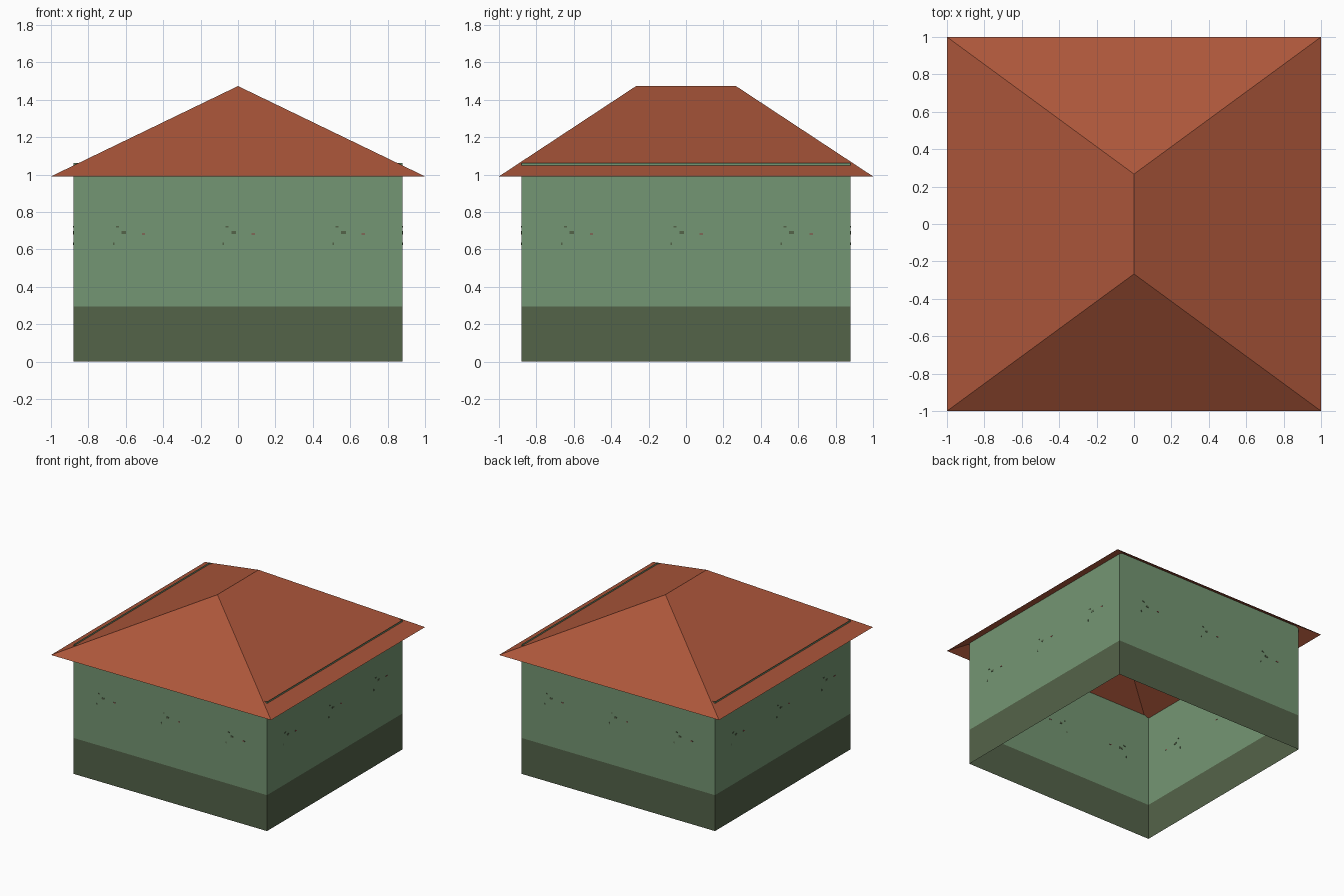
import bpy, bmesh, math
from mathutils import Matrix

if "Cube" in bpy.data.objects:
    bpy.data.objects.remove(bpy.data.objects["Cube"])


def material(name, rgb):
    # sRGB 0-255 to linear diffuse colour
    lin = [((c / 255 + 0.055) / 1.055) ** 2.4 for c in rgb]
    m = bpy.data.materials.new(name)
    m.diffuse_color = (*lin, 1)
    m.use_nodes = True
    m.node_tree.nodes["Principled BSDF"].inputs["Base Color"].default_value = m.diffuse_color
    return m


wall_green = material("wall_green", (116, 150, 115))
base_green = material("base_dark_green", (84, 99, 73))
roof_red = material("roof_terracotta", (172, 86, 58))
speck_red = material("speck_red", (140, 60, 60))


def make_object(name, bm, mats):
    me = bpy.data.meshes.new(name)
    bm.to_mesh(me)
    bm.free()
    for m in mats:
        me.materials.append(m)
    ob = bpy.data.objects.new(name, me)
    bpy.context.collection.objects.link(ob)
    return ob


W = 0.88                       # half width of the walls
CORNERS = [(-1, -1), (1, -1), (1, 1), (-1, 1)]

# Walls: open square sheet with a dark band at the bottom
bm = bmesh.new()
rings = [[bm.verts.new((x * W, y * W, z)) for x, y in CORNERS]
         for z in (0, 0.295, 1.062)]
for k in range(2):
    for i in range(4):
        j = (i + 1) % 4
        f = bm.faces.new((rings[k][i], rings[k][j], rings[k + 1][j], rings[k + 1][i]))
        f.material_index = 1 - k
make_object("walls", bm, [wall_green, base_green])

# Hip roof: open sheet with a short ridge along y
bm = bmesh.new()
fl, fr, br, bl = [bm.verts.new((x, y, 0.99)) for x, y in CORNERS]
rf = bm.verts.new((0, -0.267, 1.473))
rb = bm.verts.new((0, 0.267, 1.473))
for f in ((fl, fr, rf), (fr, br, rb, rf), (br, bl, rb), (bl, fl, rf, rb)):
    bm.faces.new(f)
make_object("hip_roof", bm, [roof_red])

# Wall specks: tiny thin plates, one cluster repeated three times per wall
# (offset along wall, height, width, height of plate, material)
SPECKS = [(0, 0.69, 0.025, 0.014, 0), (-0.035, 0.72, 0.016, 0.008, 0),
          (-0.055, 0.63, 0.008, 0.014, 0), (0.105, 0.683, 0.018, 0.006, 1)]
bm = bmesh.new()
for side in range(4):
    turn = Matrix.Rotation(side * math.pi / 2, 4, 'Z')
    for k in range(3):
        for u, z, w, h, mi in SPECKS:
            m = (turn @ Matrix.Translation((-0.61 + 0.587 * k + u, -W, z))
                 @ Matrix.Diagonal((w, 0.005, h, 1)))
            cube = bmesh.ops.create_cube(bm, size=1, matrix=m)
            for f in {f for v in cube["verts"] for f in v.link_faces}:
                f.material_index = mi
make_object("wall_specks", bm, [base_green, speck_red])
